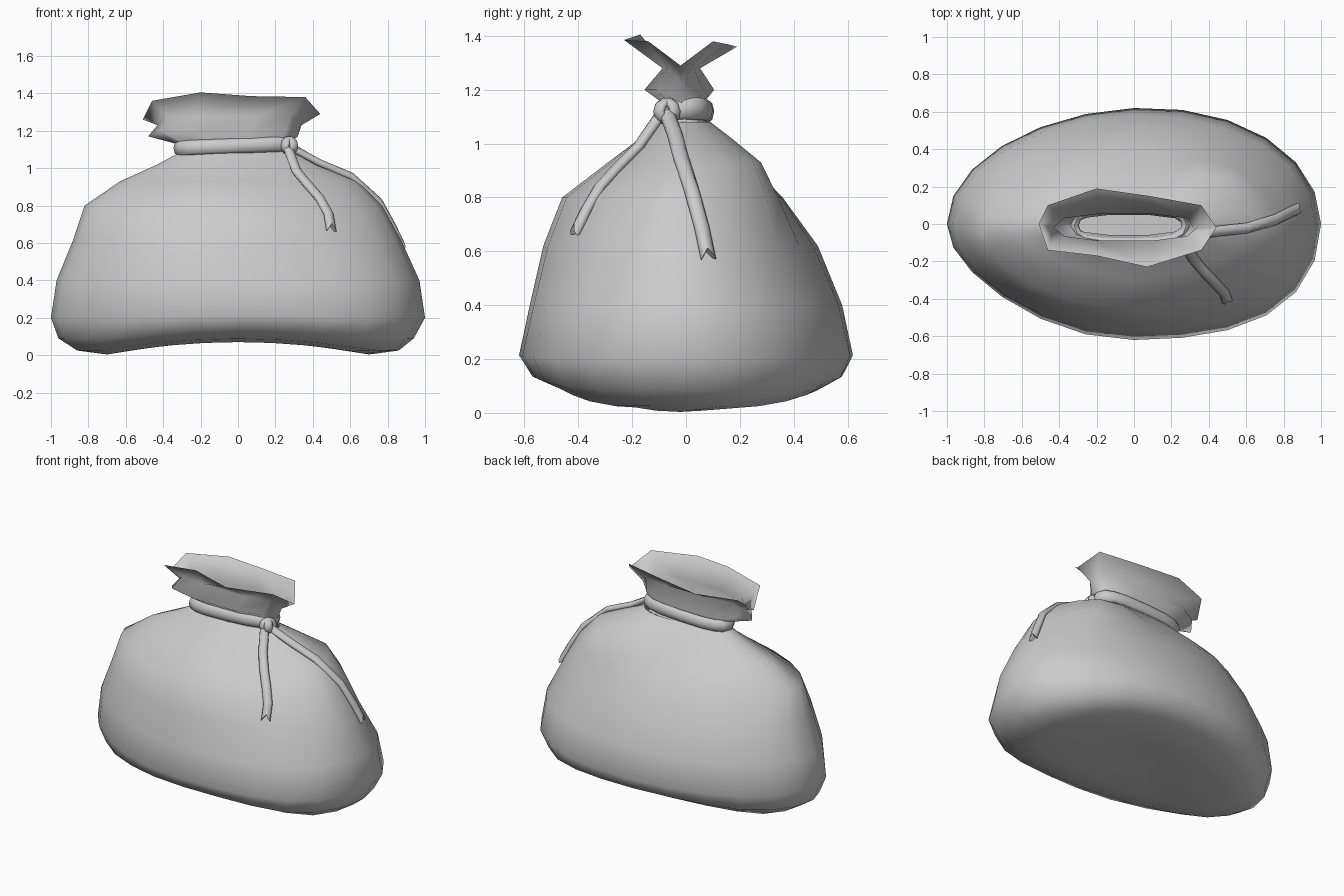
import bpy, bmesh, math
from mathutils import Vector
from mathutils.bvhtree import BVHTree

cube = bpy.data.objects.get("Cube")
if cube:
    bpy.data.objects.remove(cube, do_unlink=True)

cloth = bpy.data.materials.new("grey cloth")
cloth.use_nodes = True
GREY = (0.6, 0.6, 0.6, 1)
cloth.diffuse_color = GREY
cloth.node_tree.nodes["Principled BSDF"].inputs["Base Color"].default_value = GREY


def make_object(name, bm, angle=70):
    bmesh.ops.recalc_face_normals(bm, faces=bm.faces)
    mesh = bpy.data.meshes.new(name)
    bm.to_mesh(mesh)
    bm.free()
    obj = bpy.data.objects.new(name, mesh)
    bpy.context.collection.objects.link(obj)
    mesh.materials.append(cloth)
    bpy.ops.object.select_all(action='DESELECT')
    obj.select_set(True)
    bpy.context.view_layer.objects.active = obj
    bpy.ops.object.shade_smooth_by_angle(angle=math.radians(angle))
    return obj


def spow(v, e):
    return math.copysign(abs(v) ** e, v)


def bell(v, center, width):
    return math.exp(-((v - center) / width) ** 2)


def oval(ring, sides):
    """Superellipse ring from (z, xmin, xmax, ymin, ymax, exponent)."""
    z, x0, x1, y0, y1, e = ring
    pts = []
    for i in range(sides):
        a = 2 * math.pi * i / sides
        u, v = spow(math.cos(a), 2 / e), spow(math.sin(a), 2 / e)
        pts.append(Vector(((x0 + x1) / 2 + u * (x1 - x0) / 2,
                           (y0 + y1) / 2 + v * (y1 - y0) / 2, z)))
    return pts


def bridge(bm, rings, closed=False):
    vs = [[bm.verts.new(p) for p in r] for r in rings]
    n = len(vs[0])
    for k in range(len(vs) if closed else len(vs) - 1):
        a, b = vs[k], vs[(k + 1) % len(vs)]
        for i in range(n):
            j = (i + 1) % n
            bm.faces.new((a[i], a[j], b[j], b[i]))
    return vs


# Sack body: rings from the underside up to the neck
body_rings = [
    (0.01, -0.35, 0.35, -0.17, 0.15, 2),
    (0.0, -0.70, 0.70, -0.32, 0.28, 2),
    (0.025, -0.86, 0.86, -0.46, 0.49, 2),
    (0.09, -0.96, 0.94, -0.57, 0.58, 2),
    (0.20, -1.0, 1.0, -0.62, 0.62, 2),
    (0.40, -0.97, 0.97, -0.58, 0.58, 2),
    (0.62, -0.88, 0.87, -0.53, 0.49, 1.9),
    (0.80, -0.82, 0.77, -0.46, 0.37, 1.7),
    (0.93, -0.63, 0.64, -0.29, 0.25, 1.6),
    (1.02, -0.43, 0.44, -0.17, 0.16, 1.8),
    (1.08, -0.32, 0.30, -0.10, 0.09, 2.2),
]


def shape_body(p):
    # Arched underside, slumped lower corners and rear shoulder folds
    arch = max(0, 1 - (p.x / 0.72) ** 2) * max(0, 1 - p.z / 0.25)
    low = max(0, 1 - p.z / 0.7)
    if p.y < 0:
        p.y *= 1 + 0.32 * low * p.x * abs(p.x)
    else:
        p.y *= 1 + 0.1 * low * p.x
        height = bell(p.z, 0.89, 0.13)
        ridge = height * bell(math.atan2(1.5 * p.y, p.x), 0.6, 0.45)
        p.y += height * (0.04 * bell(p.x, -0.4, 0.2) - 0.02 * bell(p.x, 0, 0.15))
        p += Vector((0.08, 0.11, 0)) * ridge
    p.z += 0.07 * arch
    return p


bm = bmesh.new()
rings = bridge(bm, [[shape_body(p) for p in oval(r, 24)] for r in body_rings])
bottom = bm.verts.new((0, 0, 0.08))
for i in range(24):
    bm.faces.new((rings[0][i], bottom, rings[0][(i + 1) % 24]))
bmesh.ops.recalc_face_normals(bm, faces=bm.faces)
surface = BVHTree.FromBMesh(bm)
make_object("sack_body", bm, 80)

# Gathered collar: pinched neck, puffed fold, then an uneven open mouth
collar_rings = [
    (1.07, -0.31, 0.29, -0.10, 0.09, 2.4, 0),
    (1.13, -0.33, 0.27, -0.06, 0.05, 2.4, 0),
    (1.20, -0.48, 0.32, -0.16, 0.11, 2.4, 0.03),
    (1.28, -0.43, 0.34, -0.09, 0.055, 2.6, 0.05),
]
rim = [(0.44, -0.02, 1.29), (0.36, 0.10, 1.38), (0.08, 0.15, 1.37),
       (-0.20, 0.19, 1.36), (-0.46, 0.10, 1.35), (-0.51, 0, 1.26),
       (-0.46, -0.14, 1.36), (-0.20, -0.17, 1.405), (0.07, -0.23, 1.385),
       (0.36, -0.14, 1.38)]
loft = []
for *ring, dip in collar_rings:
    pts = oval(ring, len(rim))
    pts[0].z -= dip
    pts[5].z -= dip
    loft.append(pts)
bm = bmesh.new()
bridge(bm, loft + [rim])
make_object("collar", bm, 100)


def ribbon(name, pts, normals, width, thick, closed=False, notch=0):
    """Flattened cord along a path, with an optional forked tip."""
    n, sections = len(pts), []
    for k, p in enumerate(pts):
        before = pts[k - 1] if closed or k else p
        after = pts[(k + 1) % n] if closed or k < n - 1 else p
        t = (after - before).normalized()
        side = t.cross(normals[k]).normalized()
        up = side.cross(t)
        sec = []
        for i in range(8):
            a = math.pi * i / 4
            q = p + side * width * math.cos(a) + up * thick * math.sin(a)
            if k == n - 1:
                q += t * notch * abs(math.cos(a))
            sec.append(q)
        sections.append(sec)
    bm = bmesh.new()
    vs = bridge(bm, sections, closed)
    if not closed:
        bm.faces.new(vs[0])
        for i in range(3):  # forked end, joined across the thickness
            bm.faces.new([vs[-1][j] for j in dict.fromkeys(
                (i, i + 1, 7 - i, (8 - i) % 8))])
        bm.faces.new([vs[-1][j] for j in (3, 4, 5)])
    return make_object(name, bm)


# Cord around the neck
path = oval((1.12, -0.32, 0.28, -0.095, 0.08, 2.8), 16)
for p in path:
    p.z += 0.04 * p.x
out = [Vector((p.x * 0.3, p.y + 0.01, 0)).normalized() for p in path]
ribbon("neck_cord", path, out, 0.041, 0.025, closed=True)

# Knot: two crossing loops
center = Vector((0.275, -0.07, 1.12))
for name, tilt in (("knot_loop_upper", 0.9), ("knot_loop_lower", -0.9)):
    loop, dirs = [], []
    for i in range(10):
        a = 2 * math.pi * i / 10
        d = Vector((0.7 * math.cos(a), math.cos(a) * tilt, math.sin(a)))
        loop.append(center + d * 0.034)
        dirs.append(d.normalized())
    ribbon(name, loop, dirs, 0.026, 0.018, closed=True)

# Loose cord ends lying on the sack
ends = {
    "front_cord_end": [(0.27, -0.10, 1.10), (0.31, -0.17, 0.97), (0.37, -0.24, 0.89),
                       (0.43, -0.30, 0.81), (0.48, -0.36, 0.75), (0.49, -0.39, 0.69)],
    "side_cord_end": [(0.29, -0.07, 1.11), (0.43, -0.04, 1.03), (0.60, -0.02, 0.95),
                      (0.74, 0.02, 0.81), (0.83, 0.06, 0.69), (0.88, 0.08, 0.61)],
}
for name, coords in ends.items():
    pts, normals = [], []
    for k, c in enumerate(coords):
        hit, normal, _, _ = surface.find_nearest(Vector(c))
        pts.append(hit + normal * 0.012 if k else Vector(c))
        normals.append(normal)
    ribbon(name, pts, normals, 0.029, 0.02, notch=0.04)
